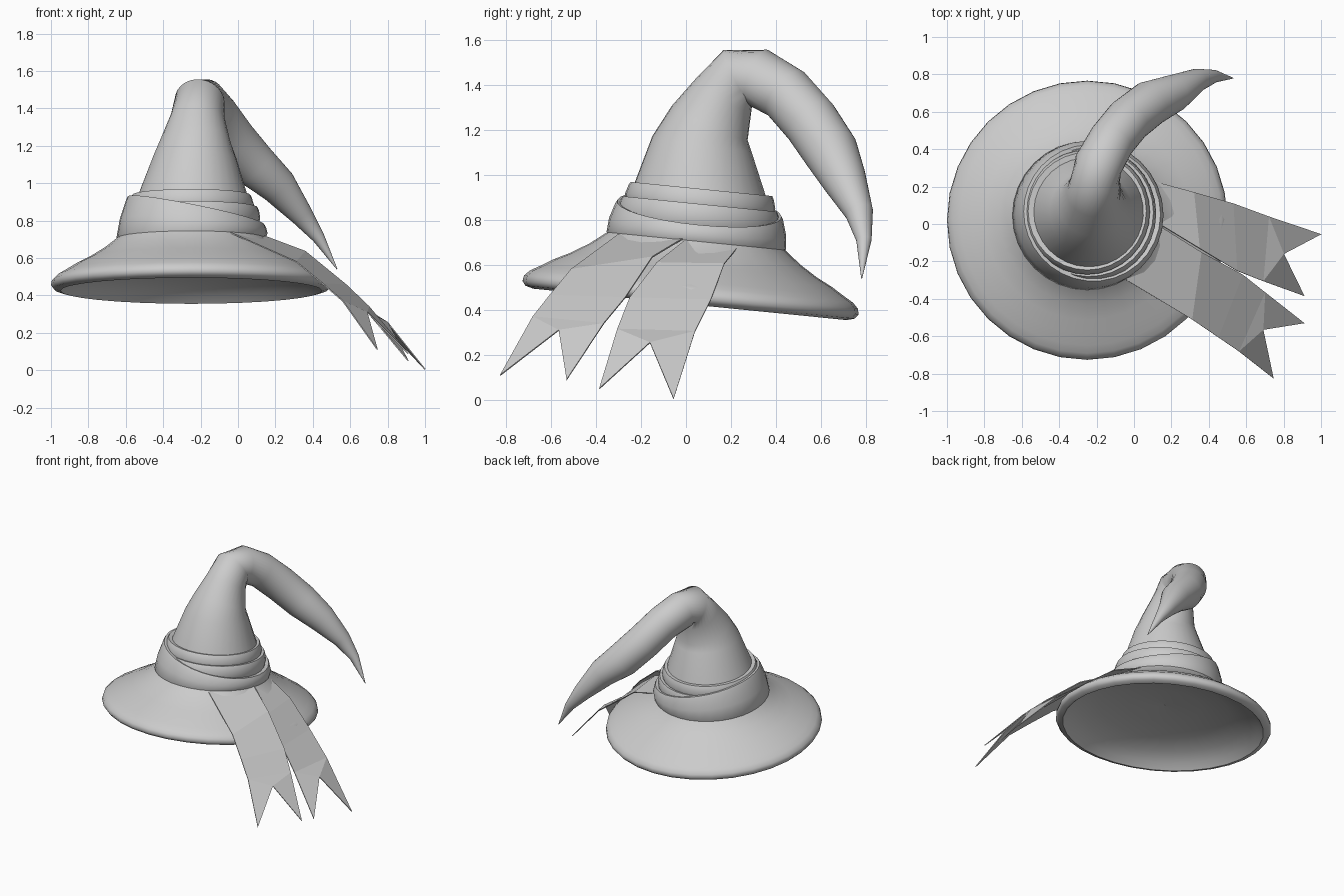
import bpy, bmesh, math
from mathutils import Vector

cube = bpy.data.objects.get("Cube")
if cube:
    bpy.data.objects.remove(cube, do_unlink=True)

felt = bpy.data.materials.new("plain_grey")
felt.use_nodes = True
grey = (0.6, 0.6, 0.6, 1)
felt.diffuse_color = grey
felt.node_tree.nodes["Principled BSDF"].inputs["Base Color"].default_value = grey

SIDES = 32
TILT = -0.1                        # brim and bands lean towards the back
CENTRE = Vector((-0.25, 0.02, 0.455))


def make_object(name, bm, smooth_angle=None):
    bmesh.ops.recalc_face_normals(bm, faces=bm.faces)
    mesh = bpy.data.meshes.new(name)
    bm.to_mesh(mesh)
    bm.free()
    mesh.materials.append(felt)
    obj = bpy.data.objects.new(name, mesh)
    bpy.context.collection.objects.link(obj)
    if smooth_angle:
        bpy.ops.object.select_all(action='DESELECT')
        obj.select_set(True)
        bpy.context.view_layer.objects.active = obj
        bpy.ops.object.shade_smooth_by_angle(angle=math.radians(smooth_angle))
    return obj


def bridge(bm, first, second):
    count = len(first)
    for i in range(count):
        j = (i + 1) % count
        bm.faces.new((first[i], first[j], second[j], second[i]))


def lathe(name, profile, smooth_angle):
    """Spin a closed profile; profile(c) gives (radius, height) points,
    where c is the cosine of the angle from +x."""
    bm = bmesh.new()
    columns = []
    for i in range(SIDES):
        a = math.tau * i / SIDES
        columns.append([bm.verts.new((r * math.cos(a), r * math.sin(a), z))
                        for r, z in profile(math.cos(a))])
    for i in range(SIDES):
        bridge(bm, columns[i], columns[(i + 1) % SIDES])
    obj = make_object(name, bm, smooth_angle)
    obj.location = CENTRE
    obj.rotation_euler.x = TILT
    return obj


# Brim with a rolled lip and a shallow bowl underneath
brim_profile = [
    (0.004, 0.14), (0.25, 0.13), (0.45, 0.1), (0.58, 0.06), (0.66, 0.01),
    (0.70, -0.03), (0.735, -0.02), (0.75, 0.0), (0.745, 0.025), (0.72, 0.05),
    (0.68, 0.073), (0.62, 0.11), (0.55, 0.145), (0.47, 0.195), (0.40, 0.25),
    (0.36, 0.3), (0.004, 0.3)]
lathe("brim", lambda c: brim_profile, 60)


# Wrapped cloth bands
def band(name, bottom, bottom_r, top, top_r, slope=0.0, flare=0.0):
    def profile(c):
        z, r = top + slope * c, top_r + flare * c
        middle = bottom + (z - bottom) * 0.5
        return [(bottom_r - 0.09, bottom), (bottom_r - 0.01, bottom),
                (bottom_r, bottom + 0.02),
                ((bottom_r + r) / 2 + 0.012, middle),
                (r + 0.008, z - 0.015), (r, z), (r - 0.07, z - 0.01)]
    return lathe(name, profile, 40)


band("upper_band", 0.38, 0.33, 0.485, 0.316)
band("middle_band", 0.3, 0.36, 0.418, 0.344, flare=0.01)
band("lower_band", 0.235, 0.4, 0.4, 0.366, slope=-0.075, flare=0.026)

# Crown that bends over into a drooping tail: x, y, z, radius
crown_path = [
    (-0.245, 0.05, 0.72, 0.35), (-0.24, 0.057, 0.9, 0.305),
    (-0.23, 0.07, 1.14, 0.222), (-0.225, 0.105, 1.23, 0.185),
    (-0.215, 0.165, 1.35, 0.145), (-0.205, 0.23, 1.437, 0.134),
    (-0.19, 0.32, 1.433, 0.13), (-0.12, 0.445, 1.36, 0.125),
    (-0.03, 0.555, 1.235, 0.125), (0.085, 0.645, 1.1, 0.122),
    (0.215, 0.7, 0.985, 0.1), (0.34, 0.77, 0.83, 0.062),
    (0.43, 0.79, 0.71, 0.034), (0.53, 0.78, 0.54, 0.002)]


def sweep(name, path):
    bm = bmesh.new()
    points = [Vector(p[:3]) for p in path]
    across = Vector((0.8, -0.6, 0))
    rings = []
    for k, p in enumerate(points):
        ahead = points[min(k + 1, len(points) - 1)]
        tangent = (ahead - points[max(k - 1, 0)]).normalized()
        u = (across - tangent * across.dot(tangent)).normalized()
        v = tangent.cross(u)
        ring = []
        for i in range(SIDES):
            a = math.tau * i / SIDES
            offset = u * math.cos(a) + v * math.sin(a)
            ring.append(bm.verts.new(p + offset * path[k][3]))
        rings.append(ring)
    for first, second in zip(rings, rings[1:]):
        bridge(bm, first, second)
    bm.faces.new(rings[-1])
    return make_object(name, bm, 60)


sweep("crown", crown_path)


# Flat swallow-tailed ribbons: two edges and a notch between the tips
def ribbon(name, edge_a, edge_b, notch):
    bm = bmesh.new()
    a = [bm.verts.new(p) for p in edge_a]
    b = [bm.verts.new(p) for p in edge_b]
    n = bm.verts.new(notch)
    for i in range(len(a) - 2):
        bm.faces.new((a[i], b[i], b[i + 1], a[i + 1]))
    bm.faces.new((a[-2], n, a[-1]))
    bm.faces.new((a[-2], b[-2], n))
    bm.faces.new((b[-2], b[-1], n))
    obj = make_object(name, bm)
    solid = obj.modifiers.new("thickness", 'SOLIDIFY')
    solid.thickness = 0.006
    solid.offset = 0
    return obj


ribbon("back_ribbon",
       [(0.08, 0.235, 0.685), (0.32, 0.17, 0.605), (0.53, 0.11, 0.445),
        (0.72, 0.04, 0.305), (1, -0.055, 0.005)],
       [(0.12, 0.01, 0.72), (0.35, -0.13, 0.61), (0.55, -0.25, 0.455),
        (0.69, -0.305, 0.315), (0.91, -0.385, 0.05)],
       (0.8, -0.16, 0.255))
ribbon("front_ribbon",
       [(0.12, 0, 0.725), (0.36, -0.15, 0.635), (0.58, -0.27, 0.455),
        (0.7, -0.365, 0.34), (0.91, -0.53, 0.09)],
       [(-0.04, -0.3, 0.735), (0.31, -0.51, 0.58), (0.45, -0.605, 0.465),
        (0.56, -0.68, 0.37), (0.745, -0.825, 0.11)],
       (0.69, -0.565, 0.31))
